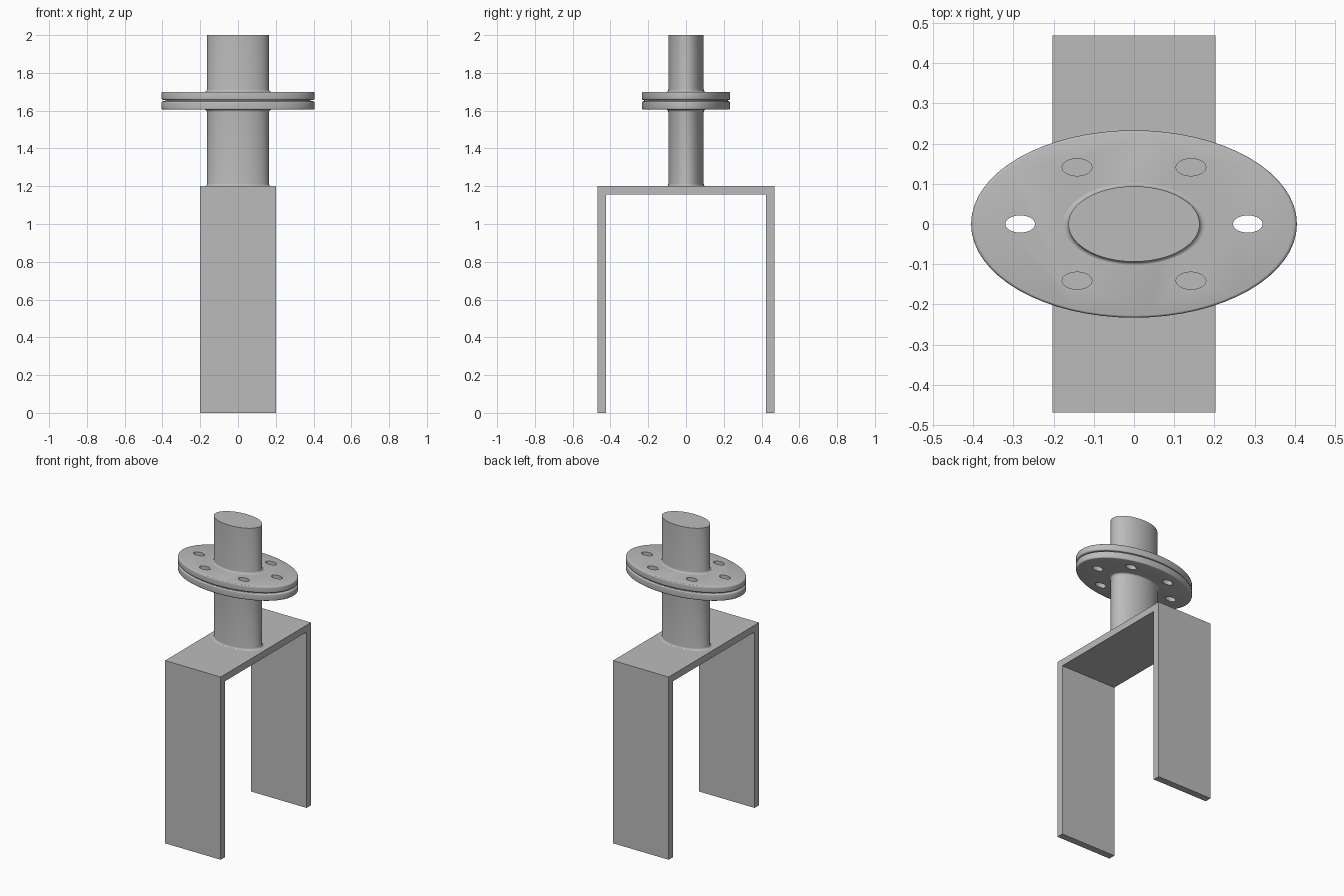
import bpy, bmesh, math

cube = bpy.data.objects.get("Cube")
if cube:
    bpy.data.objects.remove(cube, do_unlink=True)

SEGMENTS = 64
SQUASH = 0.575          # the round parts are elliptical: narrower in y

steel = bpy.data.materials.new("plain grey")
steel.use_nodes = True
grey = (0.5, 0.5, 0.5, 1)
steel.diffuse_color = grey
steel.node_tree.nodes["Principled BSDF"].inputs["Base Color"].default_value = grey


def add_object(name, bm):
    bmesh.ops.recalc_face_normals(bm, faces=bm.faces[:])
    mesh = bpy.data.meshes.new(name)
    bm.to_mesh(mesh)
    bm.free()
    mesh.materials.append(steel)
    obj = bpy.data.objects.new(name, mesh)
    bpy.context.collection.objects.link(obj)
    return obj


def select(obj):
    bpy.ops.object.select_all(action='DESELECT')
    obj.select_set(True)
    bpy.context.view_layer.objects.active = obj


def smooth(obj):
    select(obj)
    bpy.ops.object.shade_smooth_by_angle(angle=math.radians(35))


def lathe(name, profile, center=(0, 0)):
    """Turn a (radius, height) profile into a closed elliptical solid."""
    bm = bmesh.new()
    rings = []
    for r, z in profile:
        ring = []
        for i in range(SEGMENTS):
            a = 2 * math.pi * i / SEGMENTS
            ring.append(bm.verts.new((center[0] + r * math.cos(a),
                                      SQUASH * (center[1] + r * math.sin(a)), z)))
        rings.append(ring)
    for low, high in zip(rings, rings[1:]):
        for i in range(SEGMENTS):
            j = (i + 1) % SEGMENTS
            bm.faces.new((low[i], low[j], high[j], high[i]))
    bm.faces.new(rings[0])
    bm.faces.new(rings[-1])
    return add_object(name, bm)


def fillet(radius, z, size, up):
    """Concave fillet points from the flat face at z to the shaft wall."""
    points = []
    for k in range(5):
        a = math.pi / 2 * k / 4
        points.append((radius + size * (1 - math.sin(a)),
                       z + up * size * (1 - math.cos(a))))
    return points


def rounded_disc(radius, low, high, size):
    """Rim points of a disc with rounded edges."""
    points = []
    for z, sign in ((low + size, -1), (high - size, 1)):
        for k in range(5):
            a = math.pi / 2 * (4 - k if sign < 0 else k) / 4
            points.append((radius - size + size * math.cos(a),
                           z + sign * size * math.sin(a)))
    return points


# U-shaped bracket: profile in the y-z plane, extruded along x
half_y, half_x, top, wall = 0.468, 0.202, 1.2, 0.045
right_side = [(half_y - wall, top - wall), (half_y - wall, 0), (half_y, 0), (half_y, top)]
outline = right_side + [(-y, z) for y, z in reversed(right_side)]
bm = bmesh.new()
face = bm.faces.new([bm.verts.new((-half_x, y, z)) for y, z in outline])
extruded = bmesh.ops.extrude_face_region(bm, geom=[face])
bmesh.ops.translate(bm, vec=(2 * half_x, 0, 0),
                    verts=[v for v in extruded["geom"] if isinstance(v, bmesh.types.BMVert)])
add_object("bracket", bm)

# Shaft with fillets where it meets the bracket and flange
shaft_r, flange_low, flange_high = 0.163, 1.605, 1.7
lower = fillet(shaft_r, top, 0.013, 1) + fillet(shaft_r, flange_low, 0.013, -1)[::-1]
smooth(lathe("lower_shaft", lower))
smooth(lathe("upper_shaft", fillet(shaft_r, flange_high, 0.013, 1) + [(shaft_r, 2.0)]))

# Double flange with a narrow groove around the rim
rim = (rounded_disc(0.405, flange_low, 1.65, 0.009)
       + [(0.385, 1.65), (0.385, 1.657)]
       + rounded_disc(0.405, 1.657, flange_high, 0.009))
flange = lathe("flange", rim)

# Six bolt holes
for i in range(6):
    a = math.pi / 3 * i
    cutter = lathe("hole_cutter", [(0.037, 1.5), (0.037, 1.8)],
                   (0.283 * math.cos(a), 0.283 * math.sin(a)))
    cutter.hide_render = True
    select(flange)
    cut = flange.modifiers.new("bolt hole", 'BOOLEAN')
    cut.operation = 'DIFFERENCE'
    cut.solver = 'EXACT'
    cut.object = cutter
    bpy.ops.object.modifier_apply(modifier=cut.name)
    bpy.data.objects.remove(cutter, do_unlink=True)
smooth(flange)
